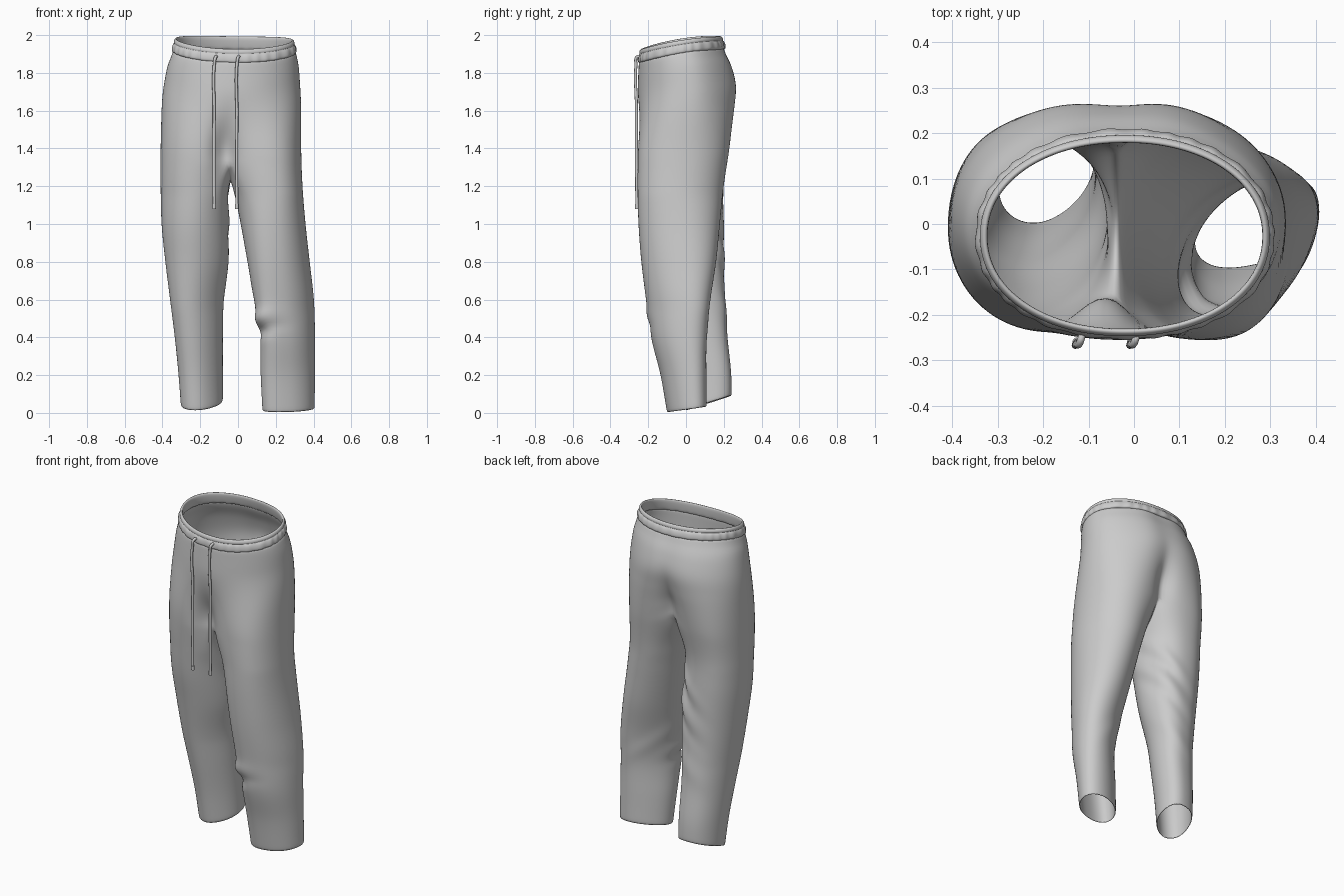
import bpy, bmesh, math
from math import sin, cos, pi, radians, exp

if "Cube" in bpy.data.objects:
    bpy.data.objects.remove(bpy.data.objects["Cube"])

# Cross-sections: z, inner x, outer x, front y, back y
RIGHT = [(0, .13, .405, -.10, .11), (.2, .12, .408, -.135, .108), (.4, .115, .408, -.185, .11),
         (.6, .085, .402, -.212, .13), (.8, .05, .38, -.237, .16), (1.0, .015, .358, -.252, .18),
         (1.2, -.015, .342, -.258, .20), (1.4, -.05, .335, -.259, .23), (1.6, -.05, .335, -.259, .26)]
LEFT = [(0, -.08, -.30, 0, .24), (.2, -.08, -.315, -.03, .24), (.4, -.08, -.335, -.07, .22),
        (.6, -.075, -.36, -.11, .207), (.8, -.05, -.385, -.15, .203), (1.0, -.05, -.405, -.19, .20),
        (1.2, -.055, -.41, -.215, .20), (1.4, -.03, -.41, -.235, .23), (1.6, -.03, -.405, -.245, .26)]
# Hips: z, left x, right x, front y, back y
HIPS = [(1.2, -.41, .335, -.257, .20), (1.4, -.41, .335, -.257, .24), (1.6, -.405, .335, -.257, .272),
        (1.72, -.395, .33, -.256, .28), (1.85, -.37, .32, -.25, .247), (1.9, -.348, .308, -.247, .221),
        (2.0, -.335, .295, -.242, .19)]
# Cloth folds: side, angle, z, angular spread, height, slope, amount
FOLDS = [(1, -160, .50, 45, .035, .02, .12), (1, -155, .435, 45, .022, .02, -.14), (1, 120, .55, 50, .05, .1, .05),
         (-1, 140, 1.10, 40, .04, .12, .06), (-1, 140, 1.02, 40, .035, .12, -.06),
         (-1, 145, .93, 45, .045, .12, .06), (-1, 140, .83, 45, .04, .12, -.05), (-1, 120, .55, 50, .06, .1, .04)]
OUT, INN, TORSO_ROWS, LEG_ROWS, CROTCH = 32, 16, 18, 40, 1.32


def sample(table, z):
    """Smooth (Hermite) lookup of a section table at height z."""
    z = min(max(z, table[0][0]), table[-1][0])
    i = 0
    while i < len(table) - 2 and z > table[i + 1][0]:
        i += 1
    a, b = table[i], table[i + 1]
    p, n = table[max(i - 1, 0)], table[min(i + 2, len(table) - 1)]
    h = b[0] - a[0]
    t = (z - a[0]) / h
    res = []
    for c in range(1, 5):
        m0 = (b[c] - p[c]) / (b[0] - p[0]) * h
        m1 = (n[c] - a[c]) / (n[0] - a[0]) * h
        res.append((2*t**3 - 3*t*t + 1)*a[c] + (t**3 - 2*t*t + t)*m0 + (3*t*t - 2*t**3)*b[c] + (t**3 - t*t)*m1)
    return res


def spow(v, p):
    return math.copysign(abs(v) ** p, v)


def leg_point(side, deg, z):
    xi, xo, yf, yb = sample(RIGHT if side > 0 else LEFT, z)
    a, s = radians(deg), 1.0
    for sd, fa, fz, da, dz, slope, amt in FOLDS:
        if sd == side:
            u = ((deg - fa + 180) % 360 - 180) / da
            s += amt * exp(-u*u - ((z - fz - slope*u) / dz) ** 2)
    # right outer back is slimmer; both hems are turned towards the +x +y diagonal
    p = .96 + (.05 if side > 0 else -.07) * sin(a)
    turn = radians(23 if side > 0 else -17) * min(1, max(0, (1.15 - z) / .6))
    return ((xi + xo)/2 + (xo - xi)/2 * spow(cos(a), p) * s,
            (yf + yb)/2 + (yb - yf)/2 * spow(sin(a + turn), p) * s)


def hip_point(side, a, z):
    xl, xr, yf, yb = sample(HIPS, z)
    xm, p = (xl + xr) / 2, .95
    if a > 0:
        p += (.12 if side > 0 else .03) * sin(2 * a)
    y = (yf + yb)/2 + (yb - yf)/2 * spow(sin(a), p)
    if z > 1.5 and a > 0:  # shallow centre-back hollow
        y -= .012 * exp(-(cos(a) / .25) ** 2)
    return xm + ((xr if side > 0 else xl) - xm) * spow(cos(a), p), y


def waist_z(x, y):
    return 1.96 + .16 * (y + .03) + .02 * ((x + .02) / .33) ** 2 - .014 * x


def finish(bm, name, levels=0, thick=0):
    me = bpy.data.meshes.new(name)
    bm.to_mesh(me)
    bm.free()
    me.shade_smooth()
    ob = bpy.data.objects.new(name, me)
    bpy.context.collection.objects.link(ob)
    if thick:
        m = ob.modifiers.new("thickness", 'SOLIDIFY')
        m.thickness, m.offset = thick, -1
    if levels:
        m = ob.modifiers.new("smooth", 'SUBSURF')
        m.levels = m.render_levels = levels
    return ob


# Trouser cloth: hip rows that split into two legs at a shared crotch bridge
bm = bmesh.new()


def strip(upper, lower, side, closed=False):
    n = len(upper)
    for k in range(n if closed else n - 1):
        j = (k + 1) % n
        f = [upper[k], lower[k], lower[j], upper[j]]
        bm.faces.new(f if side > 0 else f[::-1])


prev = None
for r in range(TORSO_ROWS + 1):
    t = r / TORSO_ROWS
    u = min(max((t - .25) / .75, 0), 1)
    w = u * u * (3 - 2 * u)
    pts = {}
    for side in (1, -1):
        row = []
        for k in range(OUT + 1):
            q = k / OUT * 2 - 1
            top = waist_z(*hip_point(side, q * pi/2, 1.93)) - .066
            z = top + (CROTCH + .11 * max(0, q) ** 3 - top) * t
            hx, hy = hip_point(side, q * pi/2, z)
            lx, ly = leg_point(side, q * 130, z)
            row.append([hx + (lx - hx)*w, hy + (ly - hy)*w, z])
        pts[side] = row
    # pull both halves together at the centre seams
    for end in (0, OUT):
        mid = [(pts[1][end][c] + pts[-1][end][c]) / 2 for c in range(3)]
        for side in (1, -1):
            d = [mid[c] - pts[side][end][c] for c in range(3)]
            for k in range(OUT + 1):
                g = max(0, 1 - abs(k - end) / 12) ** 3
                for c in range(3):
                    pts[side][k][c] += d[c] * g
    rows = {1: [bm.verts.new(p) for p in pts[1]]}
    rows[-1] = [rows[1][0]] + [bm.verts.new(p) for p in pts[-1][1:-1]] + [rows[1][-1]]
    if prev:
        for side in (1, -1):
            strip(prev[side], rows[side], side)
    prev = rows

back, front = prev[1][-1].co.copy(), prev[1][0].co.copy()
bridge = []
for i in range(1, INN):
    p = back.lerp(front, i / INN)
    p.z -= .14 * sin(pi * i / INN)
    bridge.append(bm.verts.new(p))

for side in (1, -1):
    ring = prev[side] + bridge
    start = [v.co.copy() for v in ring]
    degs = [-130 + 260 * k / OUT for k in range(OUT + 1)] + [130 + 100 * i / INN for i in range(1, INN)]
    for r in range(1, LEG_ROWS + 1):
        f = r / LEG_ROWS
        new = []
        for k, deg in enumerate(degs):
            lift = (1 + sin(radians(deg + 20 * side))) / 2
            hem = (.012 + .078 * lift) if side < 0 else .002 + .03 * lift
            z = start[k].z + (hem - start[k].z) * f
            x, y = leg_point(side, deg, z)
            sx, sy = leg_point(side, deg, start[k].z)
            g = max(0, 1 - f * 4) ** 2
            new.append(bm.verts.new((x + (start[k].x - sx)*g, y + (start[k].y - sy)*g, z)))
        strip(ring, new, side, True)
        ring = new
# hollows beside the front fly and along the back seam
for v in bm.verts:
    x, y, z = v.co
    if y < 0:
        v.co.y += .045 * min(1, -y / .15) * exp(-((x + .08) / .05) ** 2 - ((z - 1.38) / .14) ** 2)
    else:
        v.co.y -= .02 * min(1, y / .15) * exp(-((x + .04) / .04) ** 2 - ((z - 1.5) / .1) ** 2)
finish(bm, "trouser_cloth", 1, .006)

# Gathered waistband: profile (outward offset, height below the rim) swept round the waist
PROFILE = [(-.018, -.07), (-.018, -.04), (-.016, -.008), (-.010, 0), (-.003, -.002), (.001, -.012), (0, -.022),
           (-.004, -.025), (.001, -.029), (.004, -.04), (.004, -.055), (.002, -.066), (-.004, -.072), (-.012, -.073)]
bm = bmesh.new()
N = 160
loops = []
for i in range(N):
    a = 2 * pi * i / N
    loop = []
    for j, (off, dz) in enumerate(PROFILE):
        if j > 7:
            off += .0022 * sin(30 * a + 2 * sin(5 * a))
        x = -.02 + (.316 + off - dz * .17) * spow(cos(a), .95)
        y = -.027 + (.218 + off - dz * (.18 + .08 * sin(a))) * spow(sin(a), .95)
        loop.append(bm.verts.new((x, y, waist_z(x, y) + dz)))
    loops.append(loop)
for i in range(N):
    p, q = loops[i], loops[(i + 1) % N]
    for j in range(len(PROFILE)):
        k = (j + 1) % len(PROFILE)
        bm.faces.new((p[j], p[k], q[k], q[j]))
bmesh.ops.recalc_face_normals(bm, faces=bm.faces)
finish(bm, "waistband", 1)


# Drawstrings with knotted tips
def cord(name, pts, radius):
    cu = bpy.data.curves.new(name, 'CURVE')
    cu.dimensions = '3D'
    cu.bevel_depth, cu.bevel_resolution, cu.use_fill_caps = radius, 3, True
    sp = cu.splines.new('BEZIER')
    sp.bezier_points.add(len(pts) - 1)
    for b, p in zip(sp.bezier_points, pts):
        b.co = p
        b.handle_left_type = b.handle_right_type = 'AUTO'
    ob = bpy.data.objects.new(name, cu)
    bpy.context.collection.objects.link(ob)


for side, x in (("left", -.118), ("right", .002)):
    cord(side + "_drawstring", [(x + .006, -.235, 1.88), (x, -.258, 1.885), (x - .008, -.265, 1.84),
                                (x - .008, -.262, 1.6), (x - .009, -.262, 1.35), (x - .008, -.26, 1.09)], .008)
    cord(side + "_tip", [(x - .008, -.26, 1.105), (x - .008, -.26, 1.08)], .010)
